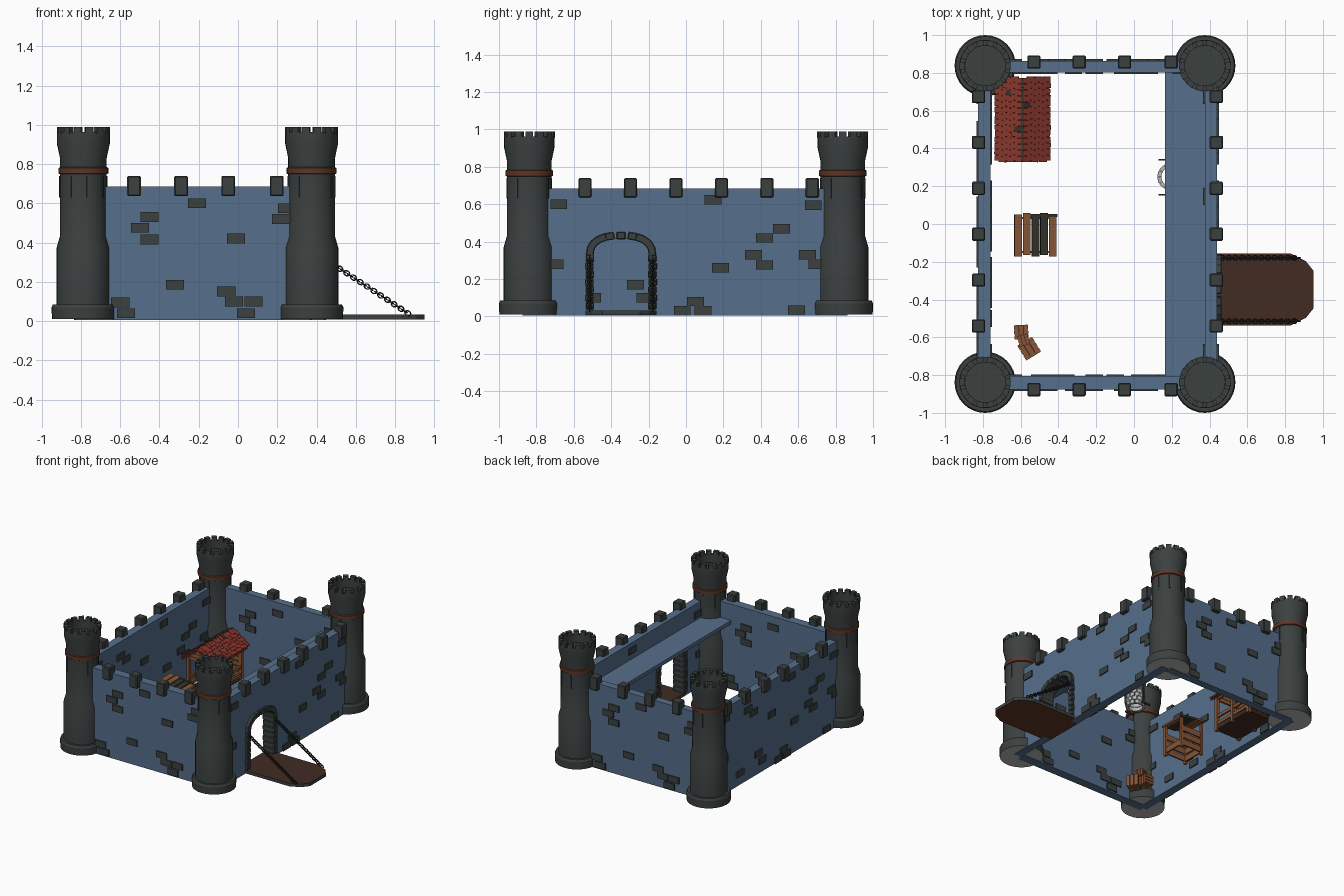
import bpy, bmesh, math, random
from mathutils import Matrix, Vector

if "Cube" in bpy.data.objects:
    bpy.data.objects.remove(bpy.data.objects["Cube"])
random.seed(4)
TAU = 2 * math.pi

def material(name, r, g, b):
    m = bpy.data.materials.new(name)
    m.diffuse_color = (r, g, b, 1)
    m.use_nodes = True
    m.node_tree.nodes["Principled BSDF"].inputs["Base Color"].default_value = m.diffuse_color
    return m

BLUE = material("blue_wall", .092, .158, .258)
STONE = material("dark_stone", .044, .052, .051)
RED = material("red_tile", .26, .038, .025)
WOOD = material("wood", .25, .09, .037)
DARKWOOD = material("dark_wood", .054, .024, .016)
OLDWOOD = material("weathered_wood", .034, .032, .024)
BAND = material("brown_band", .11, .035, .018)
IRON = material("black_iron", .02, .02, .02)
GREY = material("pale_grey", .45, .46, .45)

def finish(name, bm, mats, smooth=False, bevel=0):
    bmesh.ops.recalc_face_normals(bm, faces=bm.faces)
    me = bpy.data.meshes.new(name)
    bm.to_mesh(me)
    bm.free()
    for m in mats:
        me.materials.append(m)
    ob = bpy.data.objects.new(name, me)
    bpy.context.collection.objects.link(ob)
    if bevel:
        mod = ob.modifiers.new("bevel", 'BEVEL')
        mod.width, mod.segments = bevel, 1
    if smooth:
        bpy.ops.object.select_all(action='DESELECT')
        bpy.context.view_layer.objects.active = ob
        ob.select_set(True)
        bpy.ops.object.shade_smooth_by_angle(angle=math.radians(25))
    return ob

def box(bm, c, size, rot=None, mat=0):
    m = Matrix.Translation(c) @ (rot or Matrix()) @ Matrix.Diagonal((*size, 1))
    for v in bmesh.ops.create_cube(bm, size=1, matrix=m)['verts']:
        for f in v.link_faces:
            f.material_index = mat

def lathe(bm, profile, x, y, n=32, closed=False):
    rings = [[bm.verts.new((x + r * math.cos(TAU * i / n), y + r * math.sin(TAU * i / n), z))
              for i in range(n)] for r, z in profile]
    pairs = list(zip(rings, rings[1:])) + ([(rings[-1], rings[0])] if closed else [])
    for a, b in pairs:
        for i in range(n):
            bm.faces.new((a[i], a[(i + 1) % n], b[(i + 1) % n], b[i]))
    bmesh.ops.remove_doubles(bm, verts=bm.verts, dist=1e-5)

def rz(a):
    return Matrix.Rotation(a, 4, 'Z')

# Corner towers with pale undersides, crowns, bands and slits
TOWER = [(0, .01), (.16, .01), (.162, .07), (.155, .085), (.137, .085), (.137, .37), (.12, .43),
         (.119, .83), (.135, .905), (.135, .962), (.106, .962), (.106, .9), (0, .9)]
for i, (x, y) in enumerate([(-.788, -.838), (.375, -.838), (-.788, .838), (.375, .838)]):
    bm = bmesh.new()
    lathe(bm, TOWER, x, y)
    for f in bm.faces:
        f.material_index = int(f.calc_center_median().z < .011)
    finish(f"tower_{i}", bm, [STONE, GREY], smooth=True)
    bm = bmesh.new()
    for k in range(14):
        a = TAU * k / 14
        box(bm, (x + .1205 * math.cos(a), y + .1205 * math.sin(a), .972), (.03, .038, .036), rz(a))
    finish(f"tower_battlement_{i}", bm, [STONE])
    bm = bmesh.new()
    lathe(bm, [(.117, .747), (.127, .752), (.127, .78), (.117, .785)], x, y, closed=True)
    finish(f"tower_band_{i}", bm, [BAND], smooth=True)
    bm = bmesh.new()
    for k in range(8):
        a = TAU * (k + .25) / 8
        box(bm, (x + .12 * math.cos(a), y + .12 * math.sin(a), .685), (.008, .012, .11), rz(a))
    finish(f"tower_slits_{i}", bm, [STONE])

# Plain walls
for name, c, s in [("front_wall", (-.21, -.84, .345), (1.16, .07, .68)),
                   ("back_wall", (-.21, .833, .345), (1.16, .06, .68)),
                   ("left_wall", (-.793, 0, .345), (.065, 1.68, .68)),
                   ("wall_walk", (.275, 0, .54), (.22, 1.62, .03))]:
    bm = bmesh.new()
    box(bm, c, s)
    finish(name, bm, [BLUE])

# Right wall with arched gateway (flattened arch)
GY, SPRING = -.347, .325

def arch_point(t, ry, rz_):
    c, s = math.cos(t), math.sin(t)
    return GY - ry * math.copysign(abs(c) ** .8, c), SPRING + rz_ * max(s, 0) ** .8

bm = bmesh.new()
arch = [arch_point(math.pi * k / 14, .15, .09) for k in range(15)]
outline = [(-.84, .005), (GY - .15, .005)] + arch + [(GY + .15, .005), (.84, .005), (.84, .685), (-.84, .685)]
face = bm.faces.new([bm.verts.new((.375, y, z)) for y, z in outline])
ext = bmesh.ops.extrude_face_region(bm, geom=[face])
bmesh.ops.translate(bm, vec=(.065, 0, 0), verts=[g for g in ext['geom'] if isinstance(g, bmesh.types.BMVert)])
finish("right_wall", bm, [BLUE])

# Gateway stones: two stacks and an arch
bm = bmesh.new()
for s in (-1, 1):
    for k in range(7):
        box(bm, (.41, GY + s * (.166 + .003 * (k % 2)), .058 + k * .042), (.105, .044, .039))
for k in range(11):
    t = math.pi * (k + .5) / 11
    y, z = arch_point(t, .166, .107)
    (y0, z0), (y1, z1) = arch_point(t - .12, .166, .107), arch_point(t + .12, .166, .107)
    box(bm, (.41, y, z), (.107, .047, .04), Matrix.Rotation(math.atan2(z1 - z0, y1 - y0), 4, 'X'))
finish("gate_stones", bm, [STONE], bevel=.004)

# Merlons along the walls
bm = bmesh.new()
for x in (-.53, -.29, -.05, .197):
    for y in (-.877, .857):
        box(bm, (x, y, .688), (.07, .07, .104))
for k in range(6):
    for x in (-.823, .436):
        box(bm, (x, -.54 + .243 * k, .688), (.07, .07, .104))
finish("merlons", bm, [STONE], bevel=.006)

# Raised bricks on the inside and outside of each wall
SHORT = [(-.45, .53), (-.5, .475), (-.45, .415), (-.21, .6), (-.01, .42), (-.32, .185), (-.06, .15),
         (-.02, .1), (.08, .1), (-.6, .095), (-.57, .04), (.04, .04), (.22, .52), (.25, .575)]
LONG = [(-.68, .6), (.145, .625), (.42, .42), (.51, .47), (.36, .33), (.42, .275), (.185, .26),
        (.05, .08), (-.02, .03), (.09, .03), (.59, .035), (.65, .33), (.68, .595), (.7, .28), (-.7, .28)]
EXTRA = [(-.4, .57), (-.33, .52), (-.27, .17), (-.22, .1), (-.5, .1), (-.1, .42)]
bm = bmesh.new()
for x, z in SHORT:
    box(bm, (x, -.875, z), (.092, .018, .05))
    box(bm, (-.42 - x, .864, z), (.092, .018, .05))
    box(bm, (-.42 - x, -.805, z), (.092, .018, .05))
    box(bm, (x, .803, z), (.092, .018, .05))
for y, z in LONG:
    for x, yy in ((.44, y), (-.826, -y), (-.76, y), (.375, y)):
        box(bm, (x, yy, z), (.018, .09, .05))
for y, z in EXTRA:
    box(bm, (-.76, y, z), (.018, .09, .05))
    box(bm, (-.826, -y, z), (.018, .09, .05))
finish("wall_bricks", bm, [STONE])

# Drawbridge: dark deck, stone-coloured rim, brown underside
bm = bmesh.new()
deck = [(.37, -.19), (.83, -.19), (.91, -.15), (.95, -.1), (.95, .1), (.91, .15), (.83, .19), (.37, .19)]
face = bm.faces.new([bm.verts.new((x, GY + y, .008)) for x, y in deck])
ext = bmesh.ops.extrude_face_region(bm, geom=[face])
bmesh.ops.translate(bm, vec=(0, 0, .025), verts=[g for g in ext['geom'] if isinstance(g, bmesh.types.BMVert)])
for f in bm.faces:
    z = f.calc_center_median().z
    f.material_index = 2 if z < .01 else 0 if z > .03 else 1
finish("drawbridge", bm, [DARKWOOD, STONE, BAND])

# Drawbridge chains: alternating round links
cu = bpy.data.curves.new("chains", 'CURVE')
cu.dimensions, cu.bevel_depth, cu.bevel_resolution = '3D', .004, 1
a, b = Vector((.45, 0, .312)), Vector((.865, 0, .04))
d = (b - a).normalized()
for y in (GY - .168, GY + .168):
    for k in range(25):
        c = a.lerp(b, k / 24) + Vector((0, y, 0))
        side = Vector((0, 1, 0)) if k % 2 else d.cross(Vector((0, 1, 0)))
        sp = cu.splines.new('POLY')
        sp.points.add(9)
        sp.use_cyclic_u = True
        for j, pt in enumerate(sp.points):
            t = TAU * j / 10
            pt.co = (*(c + d * .016 * math.cos(t) + side * .0125 * math.sin(t)), 1)
chain = bpy.data.objects.new("chains", cu)
cu.materials.append(IRON)
bpy.context.collection.objects.link(chain)
bpy.ops.object.select_all(action='DESELECT')
bpy.context.view_layer.objects.active = chain
chain.select_set(True)
bpy.ops.object.convert(target='MESH')

# Tiled stable: floor, posts, rails, gables and tiled roof
HX, HY = -.59, .55
bm = bmesh.new()
box(bm, (HX, HY, .03), (.22, .38, .02), mat=1)
for sx in (-1, 1):
    for y in (-.18, 0, .18):
        box(bm, (HX + sx * .105, HY + y, .15), (.025, .025, .28))
    for z in (.07, .13, .285):
        box(bm, (HX + sx * .105, HY, z), (.016, .38, .025))
for s in (-1, 1):
    for z, w in ((.285, .23), (.315, .17), (.345, .1)):
        box(bm, (HX, HY + s * .18, z), (w, .016, .028))
for z in (.07, .11, .15, .19, .23):
    box(bm, (HX, HY + .18, z), (.22, .014, .03))
finish("stable_frame", bm, [WOOD, DARKWOOD])
bm = bmesh.new()
tilt = math.atan2(.105, .145)
for s in (-1, 1):
    rot = Matrix.Rotation(s * tilt, 4, 'Y')
    box(bm, (HX + s * .07, HY, .322), (.175, .42, .006), rot, 1)
    box(bm, (HX + s * .07, HY, .329), (.175, .43, .006), rot, 0)
    for r in range(6):
        for k in range(14):
            u = (r + .5) / 6
            y = HY - .208 + .032 * (k + (.25 if r % 2 else 0))
            hole = (s, r, k) in ((1, 0, 9), (-1, 0, 5), (-1, 2, 11))
            box(bm, (HX + s * (.01 + u * .128), y, .388 - u * .096 + random.uniform(0, .004)),
                (.038 + random.uniform(0, .008), .029, .01),
                Matrix.Rotation(s * (tilt - .12), 4, 'Y') @ rz(random.uniform(-.06, .06)), 2 if hole else 0)
box(bm, (HX, HY, .39), (.012, .44, .016), mat=2)
finish("stable_roof", bm, [RED, DARKWOOD, OLDWOOD])

# Plank-roofed stall with slatted sides
SX, SY = -.522, -.058
bm = bmesh.new()
for k, m in enumerate((0, 0, 1, 1, 0)):
    box(bm, (SX - .092 + k * .046, SY + (.004 if k % 2 else -.002), .288 - k * .007), (.04, .222, .014),
        Matrix.Rotation(.15, 4, 'Y'), m)
box(bm, (SX + .045, SY + .103, .268), (.145, .016, .018), Matrix.Rotation(.15, 4, 'Y'), 1)
for sx in (-1, 1):
    for sy in (-1, 1):
        box(bm, (SX + sx * .095, SY + sy * .09, .135), (.02, .02, .255))
for z in (.05, .11, .17):
    box(bm, (SX - .095, SY, z), (.012, .19, .045))
    for sy in (-1, 1):
        box(bm, (SX, SY + sy * .09, z), (.2, .012, .045))
box(bm, (SX + .095, SY, .05), (.012, .19, .045))
finish("plank_stall", bm, [WOOD, OLDWOOD])

# Slatted crates
bm = bmesh.new()
for x, y, z, s, a in [(-.597, -.572, .045, .072, .05), (-.555, -.66, .055, .088, .55), (-.585, -.615, .12, .055, .3)]:
    R = Matrix.Translation((x, y, z)) @ rz(a)
    box(bm, (x, y, z), (s * .86,) * 3, rz(a), 1)
    for k in (-1, 0, 1):
        for ax in range(3):
            for sd in (-1, 1):
                off, size = Vector((0, 0, 0)), [s, s, s]
                off[ax], off[(ax + 1) % 3] = sd * s * .47, k * s * .35
                size[ax], size[(ax + 1) % 3] = s * .1, s * .27
                box(bm, R @ off, size, rz(a))
finish("crates", bm, [WOOD, DARKWOOD])

# Round stone well with a dark frame under the wall walk
bm = bmesh.new()
for row in range(4):
    for k in range(12):
        t = TAU * (k + .5 * (row % 2)) / 12
        box(bm, (.195 + .06 * math.cos(t), .25 + .06 * math.sin(t), .025 + row * .031), (.02, .03, .028), rz(t))
for y in (.155, .34):
    box(bm, (.17, y, .015), (.08, .01, .014), mat=1)
    box(bm, (.195, y, .1), (.01, .01, .18), mat=1)
box(bm, (.195, .248, .185), (.012, .195, .012), mat=1)
finish("well", bm, [GREY, OLDWOOD])
